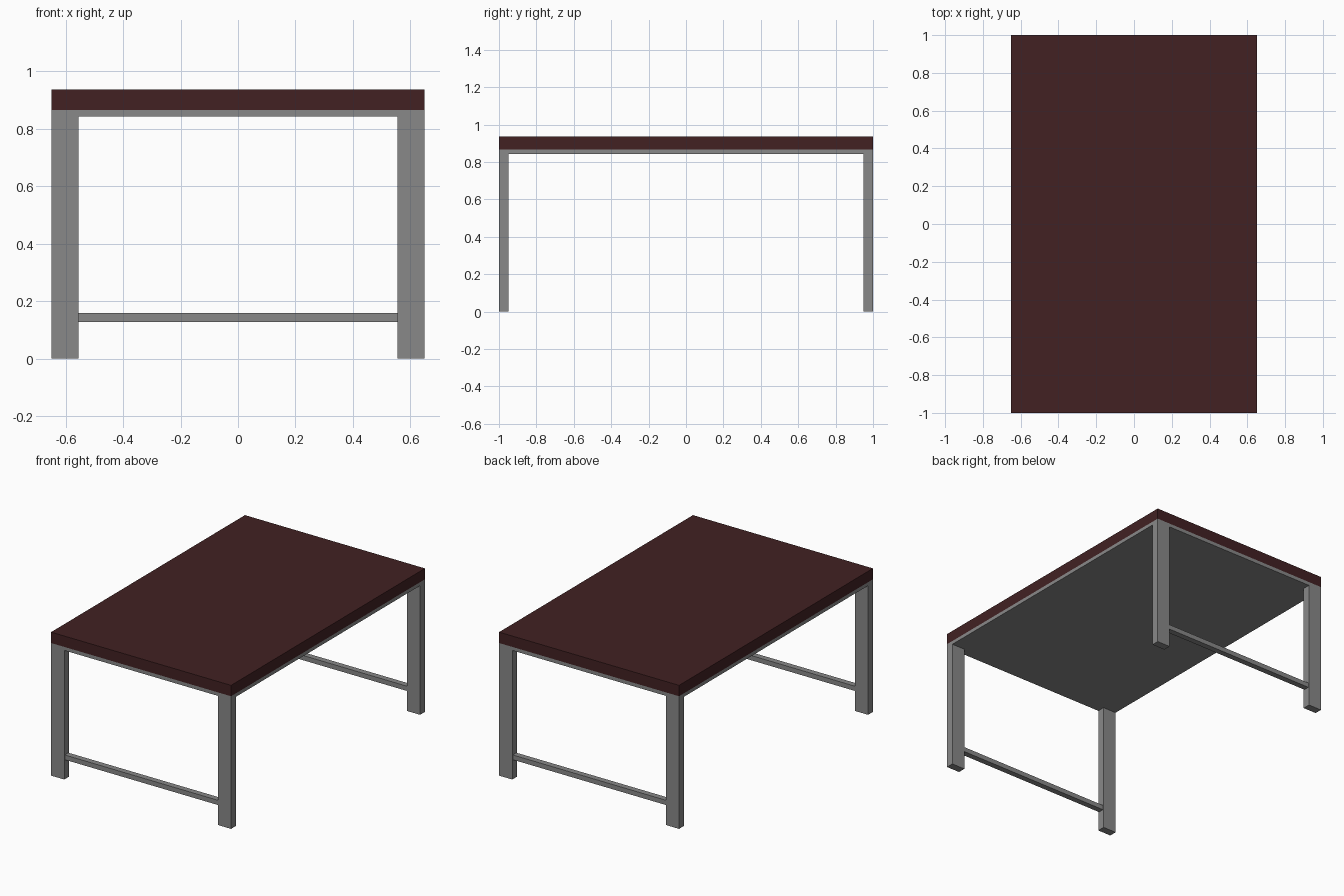
import bpy

if "Cube" in bpy.data.objects:
    bpy.data.objects.remove(bpy.data.objects["Cube"])


def material(name, rgb):
    m = bpy.data.materials.new(name)
    m.diffuse_color = (*rgb, 1.0)
    m.use_nodes = True
    m.node_tree.nodes["Principled BSDF"].inputs["Base Color"].default_value = m.diffuse_color
    return m


wood = material("dark_red_wood", (0.054, 0.0152, 0.0165))
steel = material("grey_steel", (0.25, 0.25, 0.25))


def box(name, lo, hi, mat):
    """Axis-aligned box between two corners."""
    centre = [(a + b) / 2 for a, b in zip(lo, hi)]
    bpy.ops.mesh.primitive_cube_add(size=1, location=centre)
    ob = bpy.context.object
    ob.name = name
    ob.scale = [b - a for a, b in zip(lo, hi)]
    bpy.ops.object.transform_apply(location=False, rotation=False, scale=True)
    ob.data.materials.append(mat)
    return ob


W, L = 0.65, 1.0            # half width, half length
LEG_X, LEG_Y = 0.095, 0.05  # leg section
PLATE_Z, TOP_Z, HEIGHT = 0.843, 0.866, 0.937

# Wooden table top on a thin steel plate
box("table_top", (-W, -L, TOP_Z), (W, L, HEIGHT), wood)
box("under_plate", (-W, -L, PLATE_Z), (W, L, TOP_Z), steel)

for end, sy in (("front", -1), ("back", 1)):
    # Flat-section legs at the corners, flush with the top
    y0, y1 = sorted((sy * L, sy * (L - LEG_Y)))
    for side, sx in (("left", -1), ("right", 1)):
        x0, x1 = sorted((sx * W, sx * (W - LEG_X)))
        box(f"{end}_{side}_leg", (x0, y0, 0), (x1, y1, PLATE_Z), steel)
    # Low stretcher between the two legs of each end
    yc = sy * (L - LEG_Y / 2)
    xi = W - LEG_X
    box(f"{end}_stretcher", (-xi, yc - 0.019, 0.127), (xi, yc + 0.019, 0.158), steel)
